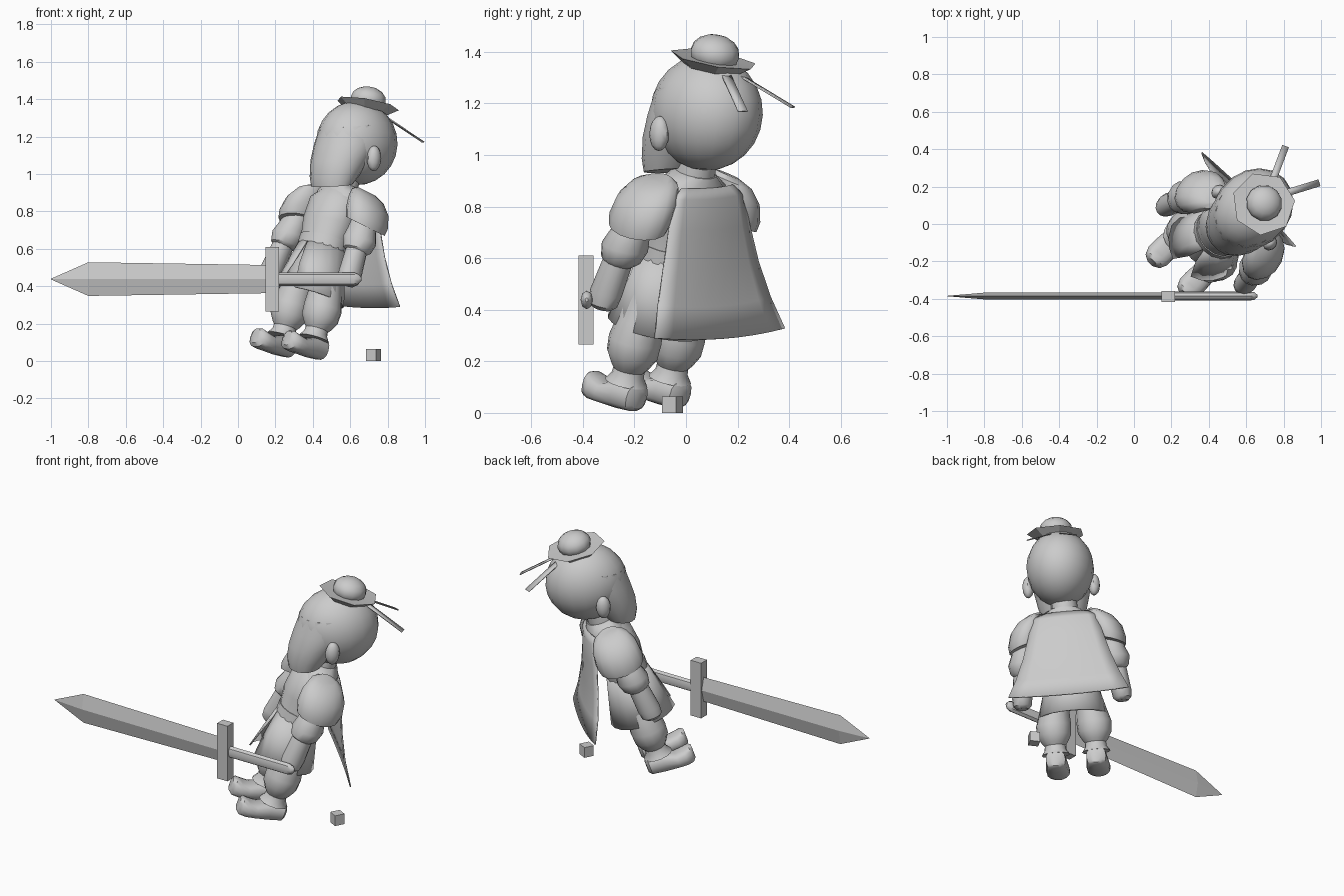
import bpy, bmesh, math
from mathutils import Matrix, Vector

R = math.radians
grey = bpy.data.materials.new("plain_grey")
grey.diffuse_color = (0.6, 0.6, 0.6, 1)


def lean(place, tilt, roll=0):
    """Frame facing the front left corner: left is +X, back is +Y."""
    return (Matrix.Translation(place) @ Matrix.Rotation(R(-45), 4, 'Z')
            @ Matrix.Rotation(R(roll), 4, 'Y') @ Matrix.Rotation(R(-tilt), 4, 'X'))


WORLD = Matrix.Identity(4)
BODY = lean((0.28, -0.18, 0), 19, 3)
HEAD = lean((0.635, 0.08, 1.165), 3)
HAT = lean((0.692, 0.108, 1.37), 14)


def finish(name, bm, frame=BODY, smooth=40):
    bmesh.ops.recalc_face_normals(bm, faces=bm.faces)
    mesh = bpy.data.meshes.new(name)
    bm.to_mesh(mesh)
    bm.free()
    mesh.transform(frame)
    mesh.materials.append(grey)
    ob = bpy.data.objects.new(name, mesh)
    bpy.context.collection.objects.link(ob)
    bpy.ops.object.select_all(action='DESELECT')
    ob.select_set(True)
    bpy.context.view_layer.objects.active = ob
    if smooth:
        bpy.ops.object.shade_smooth_by_angle(angle=R(smooth))
    return ob


def loft(name, rings, n=14, axis='Z', shear=(0, 0), power=1.0, frame=BODY, smooth=40):
    """Skin elliptical rings (cx, cy, cz, r1, r2) stacked along an axis."""
    bm = bmesh.new()
    loops = []
    for cx, cy, cz, r1, r2 in rings:
        loop = []
        for i in range(n):
            a = 2 * math.pi * i / n
            u = math.copysign(abs(math.cos(a)) ** power, math.cos(a)) * r1
            v = math.copysign(abs(math.sin(a)) ** power, math.sin(a)) * r2
            if axis == 'Z':
                p = (cx + u, cy + v, cz + shear[0] * u + shear[1] * v)
            elif axis == 'Y':
                p = (cx + u, cy, cz + v)
            else:
                p = (cx, cy + u, cz + v)
            loop.append(bm.verts.new(p))
        loops.append(loop)
    for a, b in zip(loops, loops[1:]):
        for i in range(n):
            j = (i + 1) % n
            bm.faces.new((a[i], a[j], b[j], b[i]))
    bm.faces.new(loops[0])
    bm.faces.new(loops[-1])
    return finish(name, bm, frame, smooth)


def ball(name, centre, radii, frame, u=16, v=10):
    bm = bmesh.new()
    m = Matrix.Translation(centre) @ Matrix.Diagonal((*radii, 1))
    bmesh.ops.create_uvsphere(bm, u_segments=u, v_segments=v, radius=1, matrix=m)
    return finish(name, bm, frame)


def box(name, centre, size, turn=0):
    bm = bmesh.new()
    bmesh.ops.create_cube(bm, size=1, matrix=Matrix.Diagonal((*size, 1)))
    return finish(name, bm, Matrix.Translation(centre) @ Matrix.Rotation(R(turn), 4, 'Z'), 0)


def sheet(name, rows, thick=0.008, frame=BODY):
    """Thin cloth from rows of points."""
    bm = bmesh.new()
    vs = [[bm.verts.new(p) for p in row] for row in rows]
    for a, b in zip(vs, vs[1:]):
        for i in range(len(a) - 1):
            bm.faces.new((a[i], a[i + 1], b[i + 1], b[i]))
    ob = finish(name, bm, frame)
    mod = ob.modifiers.new("thickness", 'SOLIDIFY')
    mod.thickness = thick
    mod.offset = 0
    return ob


# Head, beard hanging straight down, and neck
ball("head", (0, 0, 0), (0.2, 0.235, 0.225), HEAD, 18, 12)
loft("beard", [(0, -0.175, -0.235, 0.125, 0.095), (0, -0.155, -0.18, 0.145, 0.125),
               (0, -0.115, -0.09, 0.168, 0.158), (0, -0.065, 0, 0.182, 0.185),
               (0, -0.025, 0.1, 0.175, 0.195)], n=18, shear=(0, 0.15), frame=HEAD)
loft("neck", [(0, 0.03, 0.9, 0.085, 0.085), (0, 0.03, 1.06, 0.075, 0.075)])

# Hat brim and bun
loft("hat_brim", [(0, 0, 0.005, 0.06, 0.06), (0, 0, -0.035, 0.115, 0.115),
                  (0, 0, 0.003, 0.172, 0.172), (0, 0, -0.003, 0.06, 0.06)],
     n=7, frame=HAT, smooth=20)
ball("hair_bun", (0, 0, 0.025), (0.098, 0.098, 0.073), HAT, 12, 8)

# Two ribbons trailing from the bun
for name, a, b in (("ribbon_left", (0.73, 0.14, 1.345), (0.99, 0.22, 1.17)),
                   ("ribbon_right", (0.71, 0.15, 1.345), (0.81, 0.415, 1.185))):
    a, b = Vector(a), Vector(b)
    side = (b - a).cross(Vector((0, 0, 1))).normalized() * 0.019
    sheet(name, [(a - side, a + side), (b - side, b + side)], 0.006, WORLD)

# Torso, belt and collar
loft("torso", [(0, 0, 0.42, 0.15, 0.13), (0, 0, 0.55, 0.145, 0.125), (0, 0, 0.66, 0.132, 0.115),
               (0, 0, 0.78, 0.155, 0.13), (0, 0.01, 0.9, 0.16, 0.125), (0, 0.025, 0.97, 0.1, 0.09)], n=16)
loft("belt", [(0, 0, 0.635, 0.143, 0.124), (0, 0, 0.69, 0.143, 0.124)], n=16)
loft("collar", [(0, 0.03, 0.9, 0.175, 0.115), (0, 0.03, 0.955, 0.15, 0.105), (0, 0.03, 1.0, 0.085, 0.085)])

# Tunic skirt, slit open at the front
rows = []
for z, r1, r2, gap in ((0.65, 0.135, 0.117, 0.5), (0.5, 0.168, 0.155, 8), (0.36, 0.2, 0.19, 19)):
    row = []
    for i in range(19):
        a = R(-90 + gap + (360 - 2 * gap) * i / 18)
        row.append((r1 * math.cos(a), r2 * math.sin(a), z))
    rows.append(row)
sheet("skirt", rows)

# Cape flaring down behind the back
rows = []
for z, y, half, bow in ((0.965, 0.105, 0.14, 0.02), (0.93, 0.125, 0.19, 0.025), (0.82, 0.16, 0.22, 0.03),
                        (0.68, 0.21, 0.26, 0.03), (0.55, 0.267, 0.308, 0.027), (0.44, 0.33, 0.356, 0.02)):
    row = []
    for i in range(9):
        t = -1 + i / 4
        drop = 0.03 * (1 - t * t) * (0.95 - z)
        row.append((half * t, y + bow * (1 - t * t), z - drop))
    rows.append(row)
sheet("cape", rows)

# Paired parts
for s, tag in ((1, "left"), (-1, "right")):
    ball("ear_" + tag, (s * 0.195, -0.06, -0.085), (0.035, 0.042, 0.068), HEAD, 10, 8)
    loft("shoulder_pad_" + tag,
         [(s * 0.25, 0.025, 0.785, 0.095, 0.128), (s * 0.245, 0.025, 0.83, 0.105, 0.138),
          (s * 0.23, 0.025, 0.9, 0.102, 0.13), (s * 0.205, 0.025, 0.955, 0.082, 0.1),
          (s * 0.185, 0.025, 0.98, 0.045, 0.055)], shear=(-0.28 * s, 0))
    loft("sleeve_" + tag,
         [(s * 0.275, -0.01, 0.62, 0.05, 0.05), (s * 0.272, -0.01, 0.642, 0.078, 0.078),
          (s * 0.268, -0.005, 0.695, 0.092, 0.092), (s * 0.26, 0, 0.75, 0.078, 0.078),
          (s * 0.25, 0.01, 0.82, 0.07, 0.07)])
    loft("forearm_" + tag,
         [(s * 0.295, -0.035, 0.435, 0.035, 0.04), (s * 0.295, -0.033, 0.453, 0.054, 0.06),
          (s * 0.293, -0.03, 0.5, 0.06, 0.066), (s * 0.275, -0.015, 0.66, 0.056, 0.058)])
    loft("trouser_leg_" + tag,
         [(s * 0.12, 0.01, 0.18, 0.055, 0.055), (s * 0.12, 0.01, 0.205, 0.075, 0.075),
          (s * 0.12, 0.01, 0.25, 0.1, 0.1), (s * 0.12, 0.01, 0.31, 0.104, 0.104),
          (s * 0.11, 0.01, 0.39, 0.09, 0.095), (s * 0.09, 0.005, 0.5, 0.08, 0.09)])
    loft("ankle_cuff_" + tag,
         [(s * 0.12, 0.01, 0.135, 0.084, 0.084), (s * 0.12, 0.01, 0.165, 0.064, 0.064),
          (s * 0.12, 0.01, 0.205, 0.06, 0.06)])
    loft("shoe_" + tag,
         [(s * 0.12, 0.095, 0.09, 0.035, 0.035), (s * 0.12, 0.08, 0.095, 0.058, 0.054),
          (s * 0.12, 0.0, 0.085, 0.064, 0.057), (s * 0.12, -0.08, 0.065, 0.07, 0.043),
          (s * 0.12, -0.13, 0.065, 0.07, 0.048), (s * 0.12, -0.165, 0.07, 0.056, 0.052),
          (s * 0.12, -0.183, 0.075, 0.028, 0.04)], axis='Y', power=0.75)

# Sword lying along x: blade, guard, grip
Y, Z = -0.385, 0.438
loft("sword_blade", [(-1, Y, Z, 0.001, 0.002), (-0.8, Y, Z, 0.018, 0.09), (0.17, Y, Z, 0.02, 0.075)],
     n=4, axis='X', frame=WORLD, smooth=0)
loft("sword_grip", [(0.2, Y, Z, 0.024, 0.036), (0.62, Y, Z, 0.024, 0.036), (0.645, Y, Z, 0.02, 0.026),
                    (0.66, Y, Z, 0.006, 0.008)], n=8, axis='X', frame=WORLD)
box("sword_guard", (0.183, -0.388, 0.438), (0.072, 0.058, 0.345))

# Small loose block on the ground
box("ground_block", (0.725, -0.052, 0.032), (0.06, 0.06, 0.064), 62)
